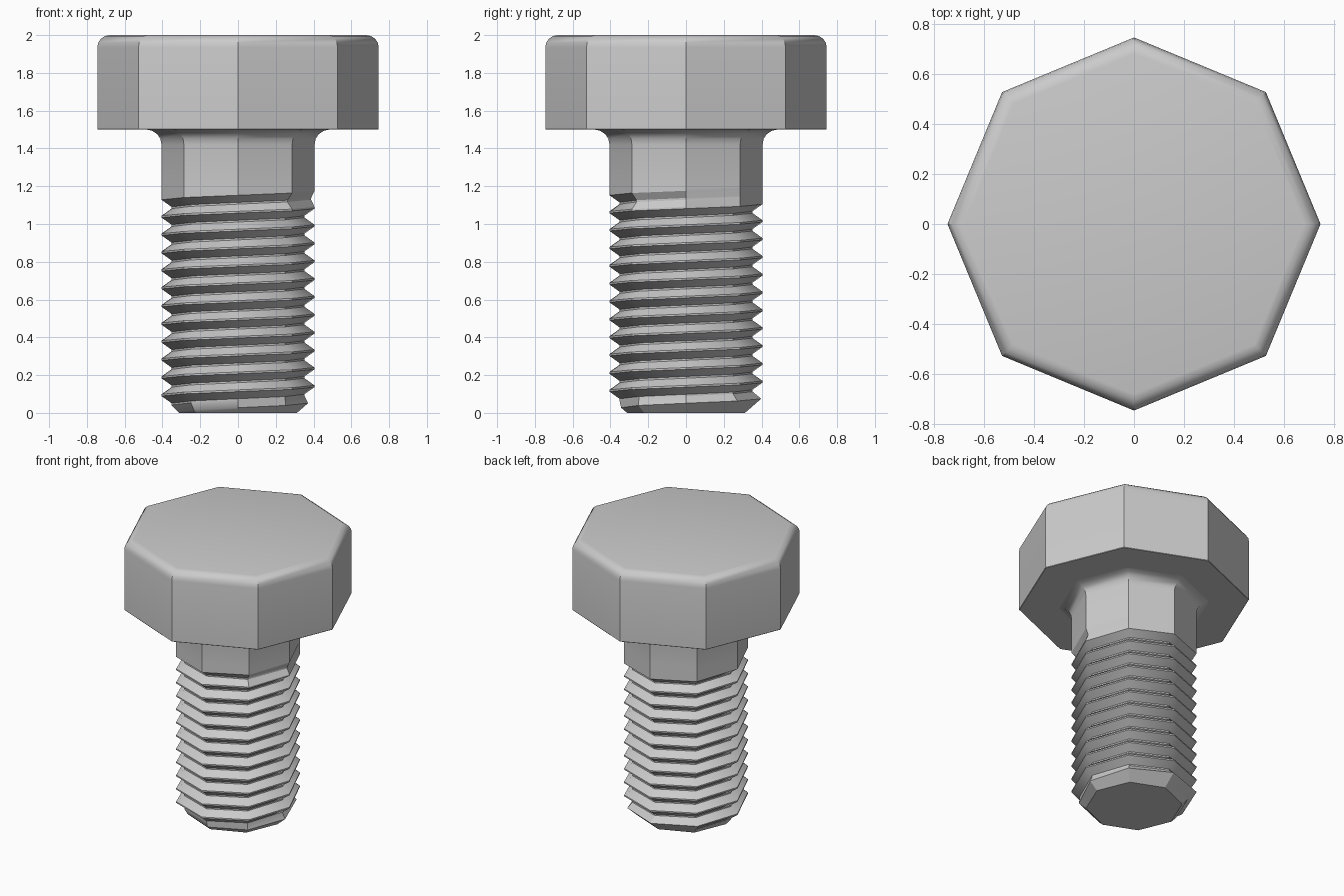
import bpy, bmesh, math

if "Cube" in bpy.data.objects:
    bpy.data.objects.remove(bpy.data.objects["Cube"])

SIDES = 8
R_CREST, R_ROOT = 0.405, 0.352
PITCH = 0.0945
Z_THREAD_TOP = 1.21


def loft(name, columns):
    """Skin neighbouring columns of (radius, z) points around the axis, weld and cap."""
    bm = bmesh.new()
    grid = []
    for i, col in enumerate(columns):
        a = 2 * math.pi * i / SIDES
        grid.append([bm.verts.new((r * math.cos(a), r * math.sin(a), z)) for r, z in col])
    for c0, c1 in zip(grid, grid[1:]):
        for k in range(len(c0) - 1):
            bm.faces.new((c0[k], c1[k], c1[k + 1], c0[k + 1]))
    bmesh.ops.remove_doubles(bm, verts=bm.verts[:], dist=0.0005)
    # Cap the flat end (z = 0 or z = 2), leave the hidden joint open
    rim = [e for e in bm.edges if e.is_boundary
           and all(v.co.z < 0.001 or v.co.z > 1.999 for v in e.verts)]
    bmesh.ops.holes_fill(bm, edges=rim, sides=0)
    bmesh.ops.recalc_face_normals(bm, faces=bm.faces[:])
    mesh = bpy.data.meshes.new(name)
    bm.to_mesh(mesh)
    bm.free()
    ob = bpy.data.objects.new(name, mesh)
    bpy.context.collection.objects.link(ob)
    bpy.ops.object.select_all(action='DESELECT')
    ob.select_set(True)
    bpy.context.view_layer.objects.active = ob
    bpy.ops.object.shade_smooth_by_angle(angle=math.radians(30))
    return ob


def arc(cr, cz, rr, rz, a0, a1, n=4):
    """Quarter-round profile points."""
    return [(cr + rr * math.cos(math.radians(a0 + (a1 - a0) * i / n)),
             cz + rz * math.sin(math.radians(a0 + (a1 - a0) * i / n))) for i in range(n + 1)]


def thread_column(i):
    """Thread profile at one corner: the helix climbs one pitch per turn."""
    pts = []
    for turn in range(-14, 3):
        c = i / SIDES + turn                       # turns along the helix
        z0 = 1.086 + PITCH * c
        # groove below each crest fades out at the top of the thread
        depth = (R_CREST - R_ROOT) * min(1, max(0, (1.125 - c) / 0.375))
        for dz, r in ((-0.55, R_CREST - depth), (-0.45, R_CREST - depth),
                      (-0.05, R_CREST), (0.05, R_CREST)):
            z = min(Z_THREAD_TOP, max(0, z0 + dz * PITCH))
            pts.append((min(r, 0.312 + 1.15 * z), z))   # end chamfer
    return pts + [(R_CREST, Z_THREAD_TOP)]


# Threaded shank with a fillet under the head
fillet = arc(0.485, 1.42, -0.08, 0.08, 0, 90)
loft("threaded_shank", [thread_column(i) + fillet for i in range(SIDES + 1)])

# Eight-sided head with rounded top edge
head = [(0.485, 1.5), (0.742, 1.5), (0.745, 1.503)] + arc(0.68, 1.935, 0.065, 0.065, 0, 90)
loft("bolt_head", [head] * (SIDES + 1))
